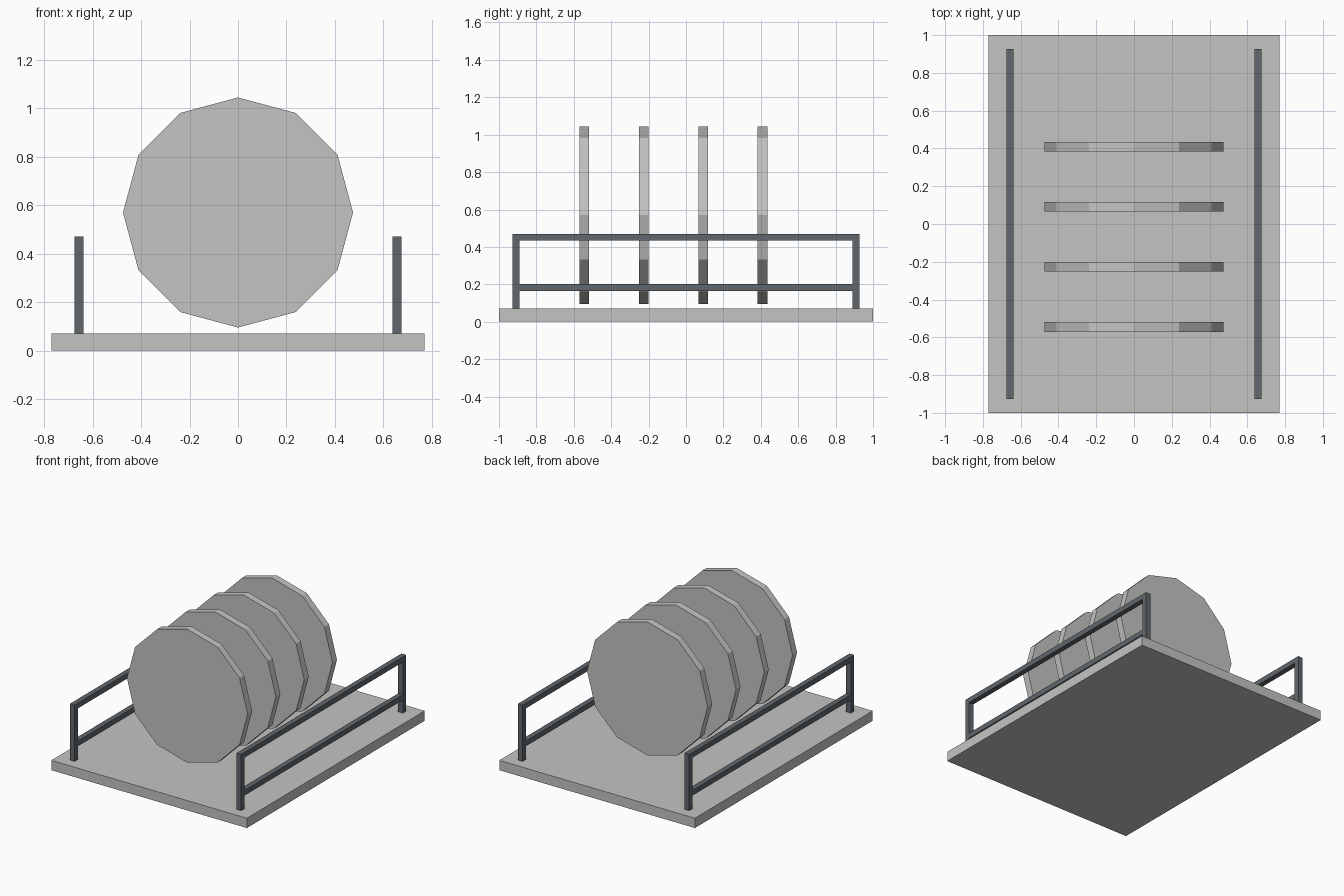
import bpy
import math

cube = bpy.data.objects.get("Cube")
if cube:
    bpy.data.objects.remove(cube, do_unlink=True)


def make_material(name, rgb):
    mat = bpy.data.materials.new(name)
    mat.use_nodes = True
    color = (*rgb, 1.0)
    mat.diffuse_color = color
    mat.node_tree.nodes["Principled BSDF"].inputs["Base Color"].default_value = color
    return mat


light_grey = make_material("light_grey", (0.55, 0.55, 0.535))
dark_steel = make_material("dark_steel", (0.12, 0.135, 0.15))


def finish(name, mat):
    obj = bpy.context.object
    obj.name = name
    obj.data.materials.append(mat)
    bpy.ops.object.transform_apply(location=False, rotation=True, scale=True)
    return obj


def box(name, center, size, mat):
    bpy.ops.mesh.primitive_cube_add(size=1, location=center)
    bpy.context.object.scale = size
    return finish(name, mat)


# Base slab
BASE_TOP = 0.07
box("base", (0, 0, BASE_TOP / 2), (1.54, 2, BASE_TOP), light_grey)

# Upright twelve-sided discs, each with a corner pointing up
for i in range(4):
    bpy.ops.mesh.primitive_cylinder_add(
        vertices=12, radius=0.475, depth=0.051,
        location=(0, -0.545 + 0.318 * i, 0.57),
        rotation=(math.pi / 2, 0, 0))
    finish(f"disc_{i + 1}", light_grey)

# Side guard rails: two posts and two bars on each side
BAR = 0.037
RAIL_TOP = 0.47
POST_Y = 0.909
for side, sx in (("left", 1), ("right", -1)):
    x = 0.656 * sx
    for end, sy in (("front", -1), ("back", 1)):
        box(f"{side}_{end}_post", (x, sy * POST_Y, (BASE_TOP + RAIL_TOP) / 2),
            (BAR, BAR, RAIL_TOP - BASE_TOP), dark_steel)
    for level, z in (("top", RAIL_TOP - BAR / 2), ("middle", 0.182)):
        box(f"{side}_{level}_bar", (x, 0, z),
            (BAR, 2 * POST_Y - BAR, BAR), dark_steel)
